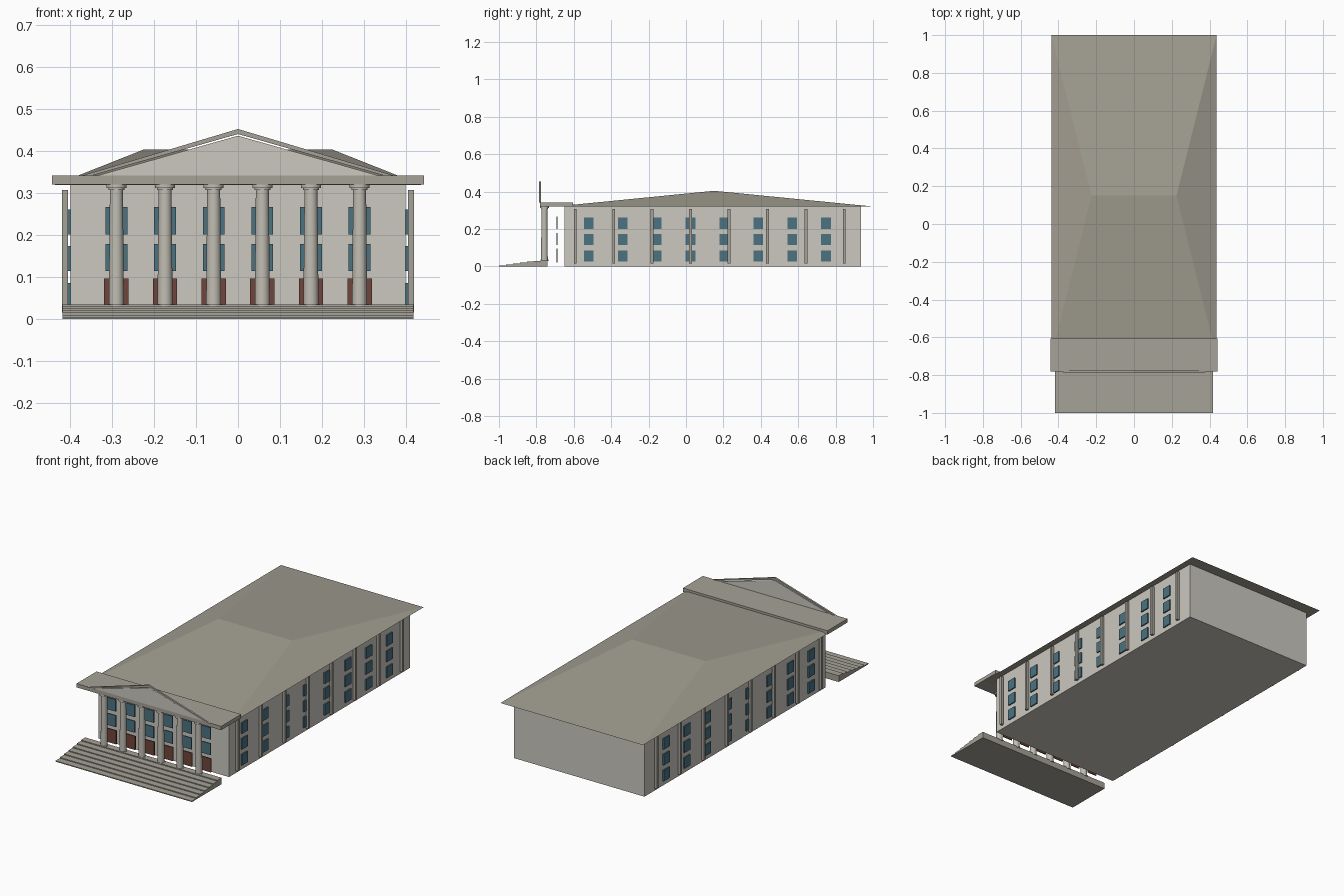
import bpy, bmesh, math
from mathutils import Vector

if "Cube" in bpy.data.objects:
    bpy.data.objects.remove(bpy.data.objects["Cube"])


def mat(name, rgb):
    m = bpy.data.materials.new(name)
    m.diffuse_color = (*rgb, 1)
    m.use_nodes = True
    m.node_tree.nodes["Principled BSDF"].inputs["Base Color"].default_value = m.diffuse_color
    return m


WALL = mat("pale_wall", (0.60, 0.58, 0.52))
STONE = mat("column_stone", (0.53, 0.51, 0.45))
TRIM = mat("trim_stone", (0.38, 0.36, 0.31))
ROOF = mat("roof_grey", (0.36, 0.34, 0.285))
GLASS = mat("window_blue", (0.07, 0.17, 0.22))
DOOR = mat("door_red_brown", (0.16, 0.06, 0.045))


def finish(name, bm, material):
    bmesh.ops.recalc_face_normals(bm, faces=bm.faces)
    me = bpy.data.meshes.new(name)
    bm.to_mesh(me)
    bm.free()
    me.materials.append(material)
    ob = bpy.data.objects.new(name, me)
    bpy.context.collection.objects.link(ob)
    return ob


def boxes(name, ranges, material):
    """One object of several boxes, each given as (x0, x1, y0, y1, z0, z1)."""
    bm = bmesh.new()
    for x0, x1, y0, y1, z0, z1 in ranges:
        vs = bmesh.ops.create_cube(bm, size=1)["verts"]
        bmesh.ops.scale(bm, vec=(x1 - x0, y1 - y0, z1 - z0), verts=vs)
        bmesh.ops.translate(bm, vec=((x0 + x1) / 2, (y0 + y1) / 2, (z0 + z1) / 2), verts=vs)
    return finish(name, bm, material)


def prism(name, points, start, depth, axis, material):
    """Extrude a 2D outline along x (points are y,z) or y (points are x,z)."""
    bm = bmesh.new()
    place = (lambda a, b: (start, a, b)) if axis == "x" else (lambda a, b: (a, start, b))
    face = bm.faces.new([bm.verts.new(place(a, b)) for a, b in points])
    new = bmesh.ops.extrude_face_region(bm, geom=[face])["geom"]
    shift = (depth, 0, 0) if axis == "x" else (0, depth, 0)
    bmesh.ops.translate(bm, vec=shift, verts=[g for g in new if isinstance(g, bmesh.types.BMVert)])
    return finish(name, bm, material)


# main hall
boxes("main_hall", [(-0.40, 0.40, -0.65, 0.935, 0, 0.32)], WALL)

# hipped roof with a short ridge running across the building
bm = bmesh.new()
eave = [bm.verts.new(p) for p in ((-0.437, -0.70, 0.32), (0.437, -0.70, 0.32),
                                  (0.437, 1.0, 0.32), (-0.437, 1.0, 0.32))]
left, right = [bm.verts.new((x, 0.15, 0.404)) for x in (-0.225, 0.225)]
a, b, c, d = eave
for f in ((a, b, c, d), (a, b, right, left), (b, c, right), (c, d, left, right), (d, a, left)):
    bm.faces.new(f)
finish("hip_roof", bm, ROOF)

# porch slab over the columns
boxes("porch_slab", [(-0.443, 0.443, -0.78, -0.605, 0.321, 0.342)], TRIM)

# pediment: pale triangle framed by two sloping mouldings
prism("pediment_panel", [(-0.335, 0.342), (0.335, 0.342), (0, 0.437)], -0.780, 0.003, "y", WALL)
prism("pediment_moulding",
      [(-0.375, 0.341), (0, 0.453), (0.375, 0.341), (0.352, 0.341), (0, 0.441), (-0.352, 0.341)],
      -0.785, 0.01, "y", TRIM)

# front steps
N, FRONT, BACK, TOP = 7, -1.0, -0.74, 0.035
profile = [(BACK, 0)]
for i in range(N):
    y = FRONT + (BACK - FRONT) * i / N
    profile += [(y, TOP * i / N), (y, TOP * (i + 1) / N)]
profile.append((BACK, TOP))
prism("front_steps", profile, -0.418, 0.836, "x", TRIM)

# six turned columns with base and capital
COLUMN_X = [-0.29 + 0.116 * i for i in range(6)]
SHAPE = [(0.0, 0.030), (0.022, 0.030), (0.022, 0.036), (0.018, 0.036), (0.0155, 0.308),
         (0.019, 0.308), (0.019, 0.312), (0.024, 0.312), (0.024, 0.321), (0.0, 0.321)]
for n, cx in enumerate(COLUMN_X):
    bm = bmesh.new()
    vs = [bm.verts.new((r, 0, z)) for r, z in SHAPE]
    es = [bm.edges.new(pair) for pair in zip(vs, vs[1:])]
    bmesh.ops.spin(bm, geom=vs + es, cent=(0, 0, 0), axis=(0, 0, 1),
                   angle=math.tau, steps=24, use_merge=True)
    bmesh.ops.remove_doubles(bm, verts=bm.verts, dist=1e-5)
    ob = finish(f"column_{n + 1}", bm, STONE)
    ob.location = (cx, -0.757, 0)
    bpy.ops.object.select_all(action="DESELECT")
    ob.select_set(True)
    bpy.context.view_layer.objects.active = ob
    bpy.ops.object.shade_smooth_by_angle(angle=math.radians(35))

# thin door and window plates standing behind the columns
boxes("front_windows", [(x - 0.026, x + 0.026, -0.693, -0.687, z0, z1)
                        for x in COLUMN_X for z0, z1 in ((0.201, 0.267), (0.115, 0.179))], GLASS)
boxes("front_doors", [(x - 0.029, x + 0.029, -0.693, -0.687, 0.02, 0.096)
                      for x in COLUMN_X], DOOR)

# side windows in three rows, and slim pilasters on both sides
side_windows, pilasters = [], []
for i in range(8):
    wy, py = -0.52 + 0.1813 * i, -0.592 + 0.2055 * i
    for s in (-1, 1):
        x0, x1 = sorted((s * 0.400, s * 0.407))
        side_windows += [(x0, x1, wy - 0.026, wy + 0.026, z0, z0 + 0.06)
                         for z0 in (0.026, 0.114, 0.201)]
        x0, x1 = sorted((s * 0.405, s * 0.42))
        pilasters.append((x0, x1, py - 0.0075, py + 0.0075, 0.016, 0.307))
boxes("side_windows", side_windows, GLASS)
boxes("side_pilasters", pilasters, TRIM)
